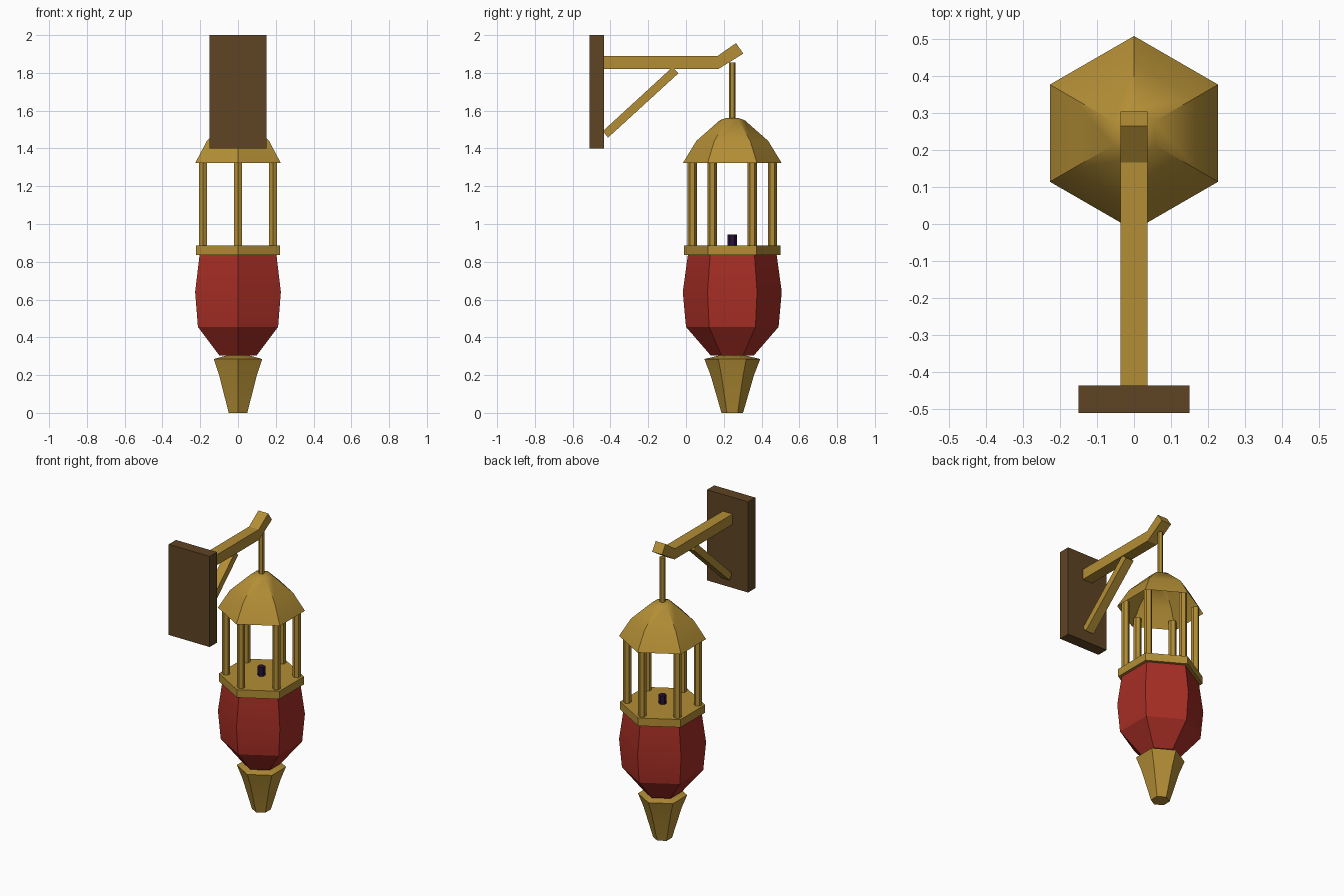
import bpy, bmesh, math

cube = bpy.data.objects.get("Cube")
if cube:
    bpy.data.objects.remove(cube, do_unlink=True)


def material(name, rgb):
    m = bpy.data.materials.new(name)
    m.use_nodes = True
    m.diffuse_color = (*rgb, 1)
    m.node_tree.nodes["Principled BSDF"].inputs["Base Color"].default_value = (*rgb, 1)
    return m


BRASS = material("brass", (0.45, 0.27, 0.036))
RED = material("red", (0.38, 0.027, 0.018))
WOOD = material("dark wood", (0.114, 0.058, 0.017))
PURPLE = material("dark purple", (0.022, 0.006, 0.04))
CY = 0.245  # y of the lantern axis


def finish(name, bm, mat):
    bmesh.ops.recalc_face_normals(bm, faces=bm.faces)
    me = bpy.data.meshes.new(name)
    bm.to_mesh(me)
    bm.free()
    me.materials.append(mat)
    ob = bpy.data.objects.new(name, me)
    bpy.context.collection.objects.link(ob)
    bpy.ops.object.select_all(action='DESELECT')
    ob.select_set(True)
    bpy.context.view_layer.objects.active = ob
    bpy.ops.object.shade_smooth_by_angle(angle=math.radians(30))
    return ob


def hex_lathe(name, profile, mat, x=0, y=CY, open_bottom=False):
    """Six-sided solid from (radius, z) points, listed from the bottom up."""
    bm = bmesh.new()
    angles = [math.radians(90 + 60 * i) for i in range(6)]
    rings = [[bm.verts.new((x + r * math.cos(a), y + r * math.sin(a), z)) for a in angles]
             for r, z in profile]
    for lo, hi in zip(rings, rings[1:]):
        for i in range(6):
            j = (i + 1) % 6
            bm.faces.new((lo[i], lo[j], hi[j], hi[i]))
    bm.faces.new(rings[-1])
    if not open_bottom:
        bm.faces.new(rings[0])
    ob = finish(name, bm, mat)
    if open_bottom:
        # make sure the shell faces outward
        if ob.data.polygons[-1].normal.z < 0:
            ob.data.flip_normals()
    return ob


def side_extrude(name, outline, half_width, mat):
    """Extrude a (y, z) outline symmetrically along x."""
    bm = bmesh.new()
    a = [bm.verts.new((-half_width, y, z)) for y, z in outline]
    b = [bm.verts.new((half_width, y, z)) for y, z in outline]
    n = len(outline)
    bm.faces.new(a)
    bm.faces.new(b)
    for i in range(n):
        j = (i + 1) % n
        bm.faces.new((a[i], a[j], b[j], b[i]))
    return finish(name, bm, mat)


# Wall bracket
side_extrude("wall_plate", [(-0.51, 1.4), (-0.435, 1.4), (-0.435, 2.0), (-0.51, 2.0)], 0.15, WOOD)
side_extrude("bracket_arm", [(-0.437, 1.82), (0.171, 1.82), (0.303, 1.902), (0.265, 1.958),
                             (0.166, 1.889), (-0.437, 1.889)], 0.036, BRASS)
side_extrude("bracket_brace", [(-0.44, 1.492), (-0.413, 1.457), (-0.04, 1.798),
                               (-0.072, 1.83)], 0.03, BRASS)

# Hanging rod and roof
hex_lathe("hanging_rod", [(0.018, 1.54), (0.018, 1.855)], BRASS)
hex_lathe("roof", [(0.262, 1.322), (0.19, 1.44), (0.065, 1.55), (0.03, 1.562)],
          BRASS, open_bottom=True)

# Posts at the six corners
for i in range(6):
    a = math.radians(90 + 60 * i)
    hex_lathe(f"post_{i + 1}", [(0.0245, 0.88), (0.0245, 1.355)], BRASS,
              0.2125 * math.cos(a), CY + 0.2125 * math.sin(a))

# Floor, wick, body and lower finial
hex_lathe("floor_ring", [(0.256, 0.835), (0.256, 0.887)], BRASS)
hex_lathe("wick", [(0.024, 0.885), (0.024, 0.945)], PURPLE)
hex_lathe("body", [(0.115, 0.305), (0.245, 0.455), (0.262, 0.64), (0.235, 0.836)], RED)
hex_lathe("finial", [(0.057, 0.0), (0.115, 0.2), (0.148, 0.285), (0.06, 0.306)], BRASS)
